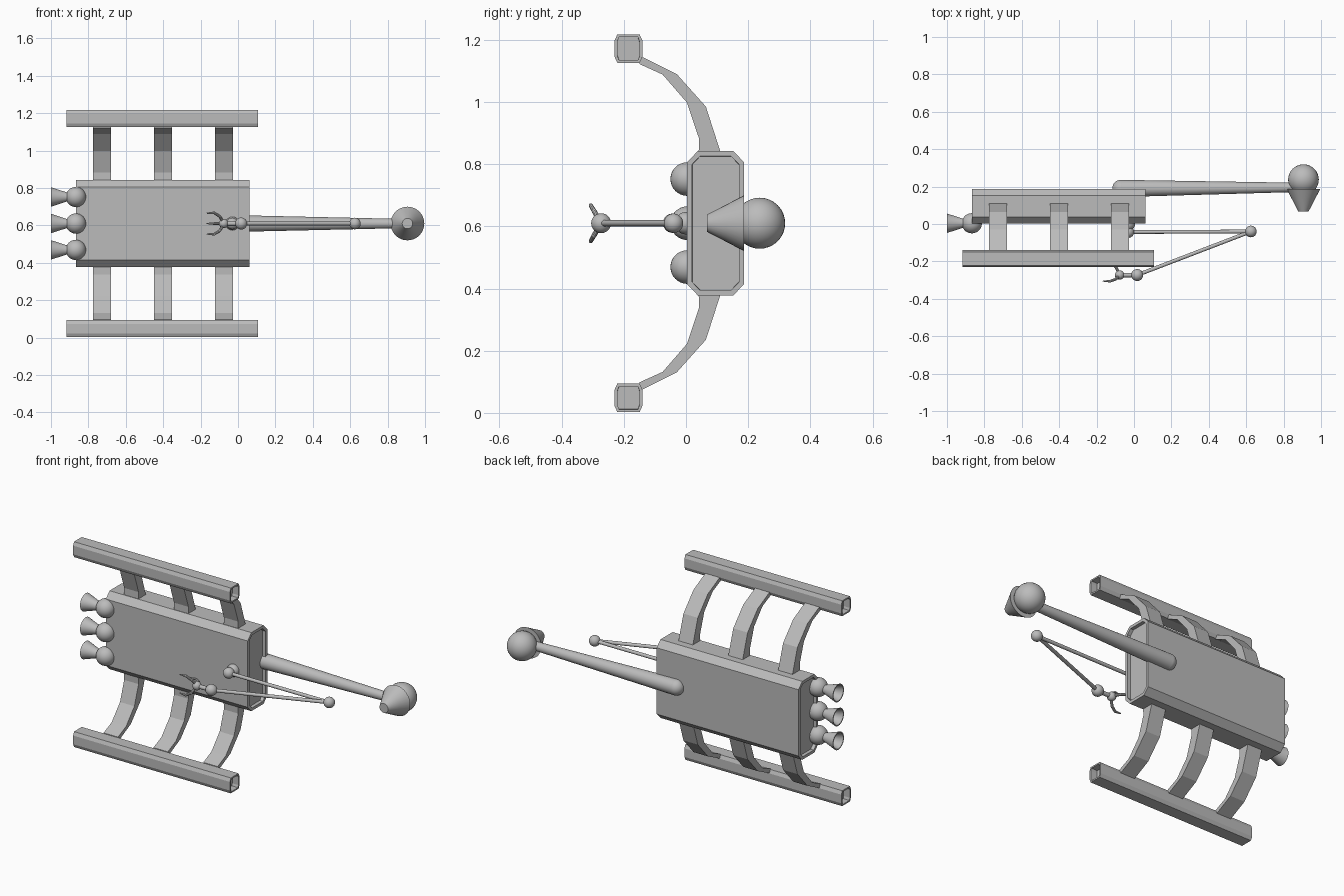
import bpy, bmesh, math
from mathutils import Vector, Matrix

if "Cube" in bpy.data.objects:
    bpy.data.objects.remove(bpy.data.objects["Cube"])

ZC = 0.61  # height of the mirror plane

grey = bpy.data.materials.new("plain grey")
grey.diffuse_color = (0.5, 0.5, 0.5, 1)
grey.use_nodes = True
grey.node_tree.nodes["Principled BSDF"].inputs["Base Color"].default_value = grey.diffuse_color


def finish(name, bm, smooth=True):
    bmesh.ops.recalc_face_normals(bm, faces=bm.faces[:])
    me = bpy.data.meshes.new(name)
    bm.to_mesh(me)
    bm.free()
    me.materials.append(grey)
    ob = bpy.data.objects.new(name, me)
    bpy.context.collection.objects.link(ob)
    if smooth:
        bpy.ops.object.select_all(action='DESELECT')
        ob.select_set(True)
        bpy.context.view_layer.objects.active = ob
        bpy.ops.object.shade_smooth_by_angle(angle=math.radians(35))
    return ob


def prism(name, profile, x0, x1, rim=0, recess=0):
    """Extrude a (y, z) profile along x; optionally sink the two ends inside a rim."""
    bm = bmesh.new()
    face = bm.faces.new([bm.verts.new((x0, y, z)) for y, z in profile])
    ext = bmesh.ops.extrude_face_region(bm, geom=[face], use_keep_orig=True)
    moved = [g for g in ext['geom'] if isinstance(g, bmesh.types.BMVert)]
    bmesh.ops.translate(bm, verts=moved, vec=(x1 - x0, 0, 0))
    bmesh.ops.recalc_face_normals(bm, faces=bm.faces[:])
    if rim:
        caps = [f for f in bm.faces if abs(f.normal.x) > 0.9]
        bmesh.ops.inset_individual(bm, faces=caps, thickness=rim, depth=0)
        bmesh.ops.inset_individual(bm, faces=caps, thickness=0.0005, depth=-recess)
    return finish(name, bm, smooth=False)


def chamfered(y0, y1, z0, z1, cy, cz):
    return [(y0 + cy, z0), (y1 - cy, z0), (y1, z0 + cz), (y1, z1 - cz),
            (y1 - cy, z1), (y0 + cy, z1), (y0, z1 - cz), (y0, z0 + cz)]


def add_ball(bm, p, r, seg=32):
    bmesh.ops.create_uvsphere(bm, u_segments=seg, v_segments=seg // 2, radius=r,
                              matrix=Matrix.Translation(p))


def add_rod(bm, a, b, ra, rb, seg=24, caps=True):
    a, b = Vector(a), Vector(b)
    d = b - a
    m = Matrix.Translation((a + b) / 2) @ d.to_track_quat('Z', 'Y').to_matrix().to_4x4()
    bmesh.ops.create_cone(bm, cap_ends=caps, segments=seg, radius1=ra, radius2=rb,
                          depth=d.length, matrix=m)


def ball(name, p, r):
    bm = bmesh.new()
    add_ball(bm, p, r)
    return finish(name, bm)


def rod(name, a, b, ra, rb):
    bm = bmesh.new()
    add_rod(bm, a, b, ra, rb)
    return finish(name, bm)


def lathe(name, profile, origin, axis, seg=32):
    """Spin (distance along axis, radius) points around an axis."""
    bm = bmesh.new()
    rot = Vector(axis).to_track_quat('Z', 'Y')
    rings = []
    for t, r in profile:
        rings.append([bm.verts.new(Vector(origin) + rot @ Vector(
            (r * math.cos(2 * math.pi * i / seg), r * math.sin(2 * math.pi * i / seg), t)))
            for i in range(seg)])
    for p, q in zip(rings, rings[1:]):
        for i in range(seg):
            j = (i + 1) % seg
            bm.faces.new((p[i], p[j], q[j], q[i]))
    bm.faces.new(rings[0])
    bm.faces.new(rings[-1])
    return finish(name, bm)


# Main hull
prism("hull", chamfered(0.003, 0.187, 0.378, 0.842, 0.035, 0.036), -0.867, 0.061, 0.018, 0.02)

# Skid rails and their curved struts, above and below
strut = [(0.12, 0.81), (0.11, 0.842), (0.064, 0.985), (-0.03, 1.09), (-0.15, 1.15),
         (-0.15, 1.122), (-0.075, 1.088), (0.003, 0.998), (0.042, 0.882), (0.04, 0.81)]
rail = chamfered(-0.23, -0.14, 1.126, 1.217, 0.009, 0.02)
for side, sign in (("upper", 1), ("lower", -1)):
    flip = lambda pts: [(y, ZC + sign * (z - ZC)) for y, z in pts]
    prism(side + "_rail", flip(rail), -0.918, 0.108, 0.01, 0.04)
    for i, x in enumerate((-0.727, -0.401, -0.075)):
        prism(f"{side}_strut_{i + 1}", flip(strut), x - 0.047, x + 0.047)

# Thrusters: ball plus hollow flared nozzle
for i, z in enumerate((0.469, ZC, 0.752)):
    ball(f"thruster_ball_{i + 1}", (-0.867, 0.004, z), 0.054)
    lathe(f"thruster_nozzle_{i + 1}",
          [(0, 0.025), (0.05, 0.025), (0.133, 0.052), (0.133, 0.046), (0.06, 0.02)],
          (-0.867, 0.004, z), (-1, 0, 0))

# Tapered boom with a rounded root
ball("boom_root", (-0.07, 0.19, ZC), 0.046)
rod("boom", (-0.07, 0.19, ZC), (0.905, 0.196, ZC), 0.046, 0.024)

# Sensor head at the boom tip
ball("head_ball", (0.906, 0.237, ZC), 0.082)
lathe("head_cone", [(0, 0.09), (0.057, 0.06), (0.119, 0.028)], (0.906, 0.187, ZC), (0, -1, 0))

# Jointed manipulator arm
shoulder, elbow = (-0.03, -0.043, ZC), (0.625, -0.04, ZC)
wrist, palm = (0.017, -0.273, ZC), (-0.077, -0.273, ZC)
ball("shoulder_base", (-0.03, 0.0, ZC), 0.036)
for name, p, r in (("shoulder", shoulder, 0.031), ("elbow", elbow, 0.031),
                   ("wrist", wrist, 0.032), ("palm", palm, 0.025)):
    ball(name + "_joint", p, r)
rod("upper_arm", shoulder, elbow, 0.01, 0.01)
rod("forearm", elbow, wrist, 0.01, 0.01)
rod("hand_link", wrist, palm, 0.012, 0.012)

# Three bent claws around the palm
for k in range(3):
    a = math.radians(120 * k)
    path = [Vector((x, palm[1] + r * math.cos(a), ZC + r * math.sin(a)))
            for x, r in ((-0.08, 0.01), (-0.098, 0.045), (-0.128, 0.066), (-0.167, 0.064))]
    bm = bmesh.new()
    radii = (0.008, 0.008, 0.007, 0.003)
    for i in range(3):
        add_rod(bm, path[i], path[i + 1], radii[i], radii[i + 1], 10)
        if i:
            add_ball(bm, path[i], radii[i], 10)
    finish(f"claw_{k + 1}", bm)
